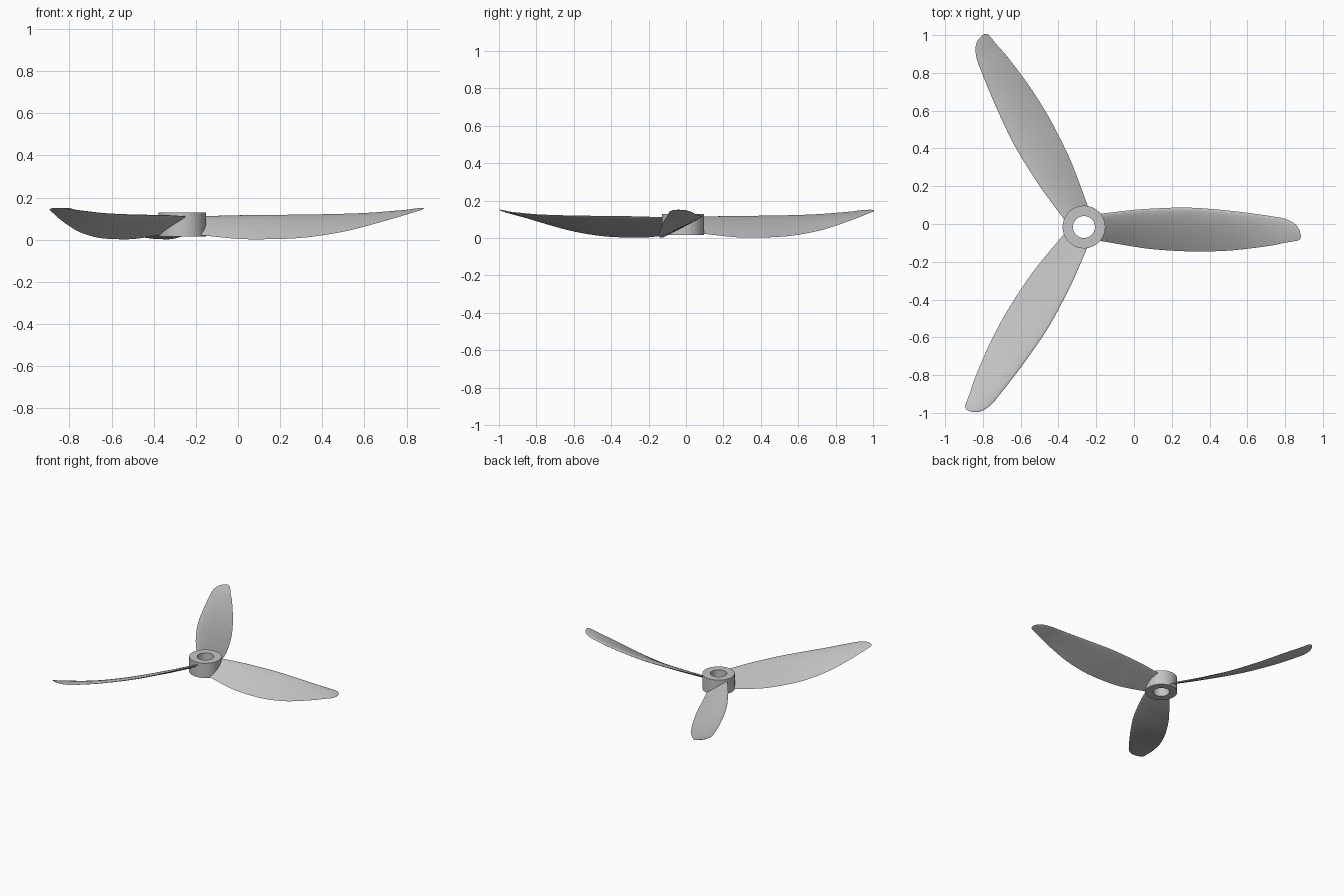
import bpy
import bmesh
import math
from mathutils import Matrix, Vector

cube = bpy.data.objects.get("Cube")
if cube:
    bpy.data.objects.remove(cube, do_unlink=True)

CENTRE = Vector((-0.265, -0.016, 0))

grey = bpy.data.materials.new("light_grey")
grey.use_nodes = True
colour = (0.55, 0.55, 0.55, 1)
grey.diffuse_color = colour
grey.node_tree.nodes["Principled BSDF"].inputs["Base Color"].default_value = colour


def finish(bm, name, angle):
    bmesh.ops.recalc_face_normals(bm, faces=bm.faces)
    mesh = bpy.data.meshes.new(name)
    bm.to_mesh(mesh)
    bm.free()
    mesh.materials.append(grey)
    obj = bpy.data.objects.new(name, mesh)
    bpy.context.collection.objects.link(obj)
    bpy.ops.object.select_all(action='DESELECT')
    obj.select_set(True)
    bpy.context.view_layer.objects.active = obj
    bpy.ops.object.shade_smooth_by_angle(angle=math.radians(angle))
    return obj


def bridge(bm, first, second):
    for i in range(len(first)):
        j = (i + 1) % len(first)
        bm.faces.new((first[i], first[j], second[j], second[i]))


# Hub: a rectangular profile swept round into a ring with a shaft hole
def make_hub(inner=0.058, outer=0.113, low=0.016, high=0.129, sides=64):
    bm = bmesh.new()
    profile = ((inner, low), (outer, low), (outer, high), (inner, high))
    rings = []
    for k in range(sides):
        a = math.tau * k / sides
        rings.append([bm.verts.new(CENTRE + Vector((r * math.cos(a), r * math.sin(a), z)))
                      for r, z in profile])
    for k in range(sides):
        bridge(bm, rings[k], rings[(k + 1) % sides])
    finish(bm, "hub", 35)


# Blade stations: radius, leading edge y, trailing edge y, leading z, trailing z
STATIONS = [
    (0.085, 0.07, -0.073, 0.11, 0.022),
    (0.265, 0.091, -0.104, 0.114, 0.004),
    (0.37, 0.098, -0.118, 0.115, 0.002),
    (0.505, 0.103, -0.127, 0.116, 0.005),
    (0.615, 0.1, -0.13, 0.117, 0.014),
    (0.765, 0.087, -0.125, 0.12, 0.038),
    (0.875, 0.074, -0.114, 0.124, 0.065),
    (1.0, 0.056, -0.097, 0.133, 0.1),
    (1.06, 0.045, -0.084, 0.138, 0.118),
    (1.115, 0.018, -0.075, 0.146, 0.135),
    (1.14, -0.014, -0.068, 0.149, 0.143),
    (1.148, -0.042, -0.056, 0.15, 0.148),
]


def smooth_stations(points, steps=5):
    # Smooth curve through the stations, with tangents scaled to the spacing
    def tangent(i):
        a, b = points[max(i - 1, 0)], points[min(i + 1, len(points) - 1)]
        return [(q - p) / (b[0] - a[0]) for p, q in zip(a, b)]
    result = []
    for i in range(len(points) - 1):
        a, b = points[i], points[i + 1]
        ta, tb, span = tangent(i), tangent(i + 1), b[0] - a[0]
        for s in range(steps):
            t = s / steps
            h = t * t * (3 - 2 * t)
            result.append([p + (q - p) * h + span * (m * t * (1 - t) ** 2 - n * t * t * (1 - t))
                           for p, q, m, n in zip(a, b, ta, tb)])
    result.append(points[-1])
    return result


def section(station, samples=14):
    # Thin aerofoil with a round leading edge and a sharp trailing edge
    r, lead_y, trail_y, lead_z, trail_z = station
    lead, trail = Vector((r, lead_y, lead_z)), Vector((r, trail_y, trail_z))
    chord = trail - lead
    up = Vector((0, chord.z, -chord.y)).normalized()
    thick = 0.085 * chord.length
    params = [(k / samples) ** 2 * (2 - k / samples) for k in range(samples + 1)]

    def point(u, side):
        return lead + chord * u + up * (thick * side * 2.6 * math.sqrt(u) * (1 - u))
    return ([point(u, 0.7) for u in params]
            + [point(u, -0.3) for u in reversed(params[1:-1])])


def make_blade(name, angle):
    bm = bmesh.new()
    turn = Matrix.Translation(CENTRE) @ Matrix.Rotation(angle, 4, 'Z')
    rings = [[bm.verts.new(turn @ p) for p in section(s)]
             for s in smooth_stations(STATIONS)]
    for a, b in zip(rings, rings[1:]):
        bridge(bm, a, b)
    bm.faces.new(rings[0])
    bm.faces.new(rings[-1])
    finish(bm, name, 50)


make_hub()
for number, label in enumerate(("left", "back", "front")):
    make_blade(label + "_blade", math.tau * number / 3)
